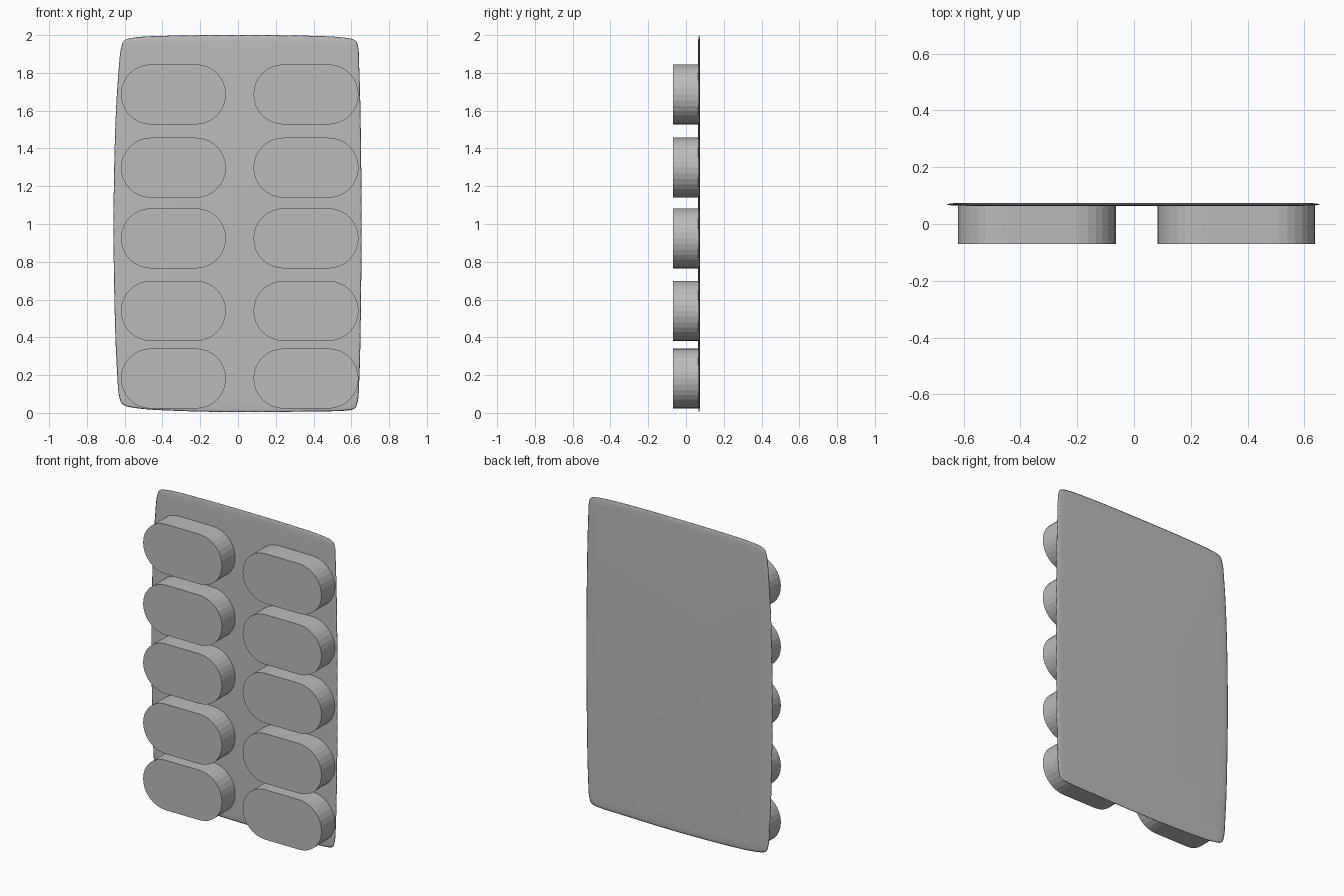
import bpy, bmesh, math
from mathutils import Vector
from mathutils.geometry import interpolate_bezier

cube = bpy.data.objects.get("Cube")
if cube:
    bpy.data.objects.remove(cube)

GREY = (0.5, 0.5, 0.5, 1)
mat = bpy.data.materials.new("matte grey")
mat.use_nodes = True
mat.diffuse_color = GREY
mat.node_tree.nodes["Principled BSDF"].inputs["Base Color"].default_value = GREY


def finish(name, bm):
    bmesh.ops.recalc_face_normals(bm, faces=bm.faces)
    mesh = bpy.data.meshes.new(name)
    bm.to_mesh(mesh)
    bm.free()
    mesh.materials.append(mat)
    ob = bpy.data.objects.new(name, mesh)
    bpy.context.collection.objects.link(ob)
    return ob


def loft(name, rings):
    """Join (outline, y) rings front to back and cap both ends."""
    bm = bmesh.new()
    loops = [[bm.verts.new((x, y, z)) for x, z in pts] for pts, y in rings]
    for a, b in zip(loops, loops[1:]):
        for i in range(len(a)):
            j = (i + 1) % len(a)
            bm.faces.new((a[i], a[j], b[j], b[i]))
    bm.faces.new(loops[0])
    bm.faces.new(loops[-1])
    return finish(name, bm)


def smooth_outline(points, steps=6):
    """Closed smooth curve through the points, tangents scaled per segment."""
    p = [Vector(q) for q in points]
    n = len(p)
    tangent = [(p[(i + 1) % n] - p[i - 1]).normalized() for i in range(n)]
    out = []
    for i in range(n):
        a, b = p[i], p[(i + 1) % n]
        reach = (b - a).length / 3
        out += interpolate_bezier(a, a + tangent[i] * reach,
                                  b - tangent[(i + 1) % n] * reach, b, steps + 1)[:-1]
    return [(v.x, v.y) for v in out]


def capsule(cx, cz, width, height, segments=16):
    r = height / 2
    pts = []
    for side, start in ((1, -math.pi / 2), (-1, math.pi / 2)):
        for i in range(segments + 1):
            a = start + math.pi * i / segments
            pts.append((cx + side * (width / 2 - r) + r * math.cos(a), cz + r * math.sin(a)))
    return pts


# Backing sheet: slightly bulging rounded rectangle with a thin tapered rim
sheet = smooth_outline([
    (0, 0.004), (0.4, 0.008), (0.59, 0.014), (0.627, 0.035), (0.641, 0.15), (0.65, 0.5),
    (0.654, 1), (0.65, 1.5), (0.641, 1.85), (0.63, 1.96), (0.59, 1.983), (0.4, 1.996),
    (0, 2), (-0.4, 1.996), (-0.57, 1.984), (-0.61, 1.96), (-0.63, 1.84), (-0.65, 1.5),
    (-0.659, 1), (-0.652, 0.5), (-0.639, 0.2), (-0.622, 0.06), (-0.58, 0.032), (-0.4, 0.014)])


def inset(amount):
    sx, sz = 1 - amount / 0.65, 1 - amount
    return [(x * sx, 1 + (z - 1) * sz) for x, z in sheet]


backing = loft("backing_sheet", [
    (inset(0.05), 0.064), (inset(0.02), 0.065), (inset(0.005), 0.067), (sheet, 0.069),
    (inset(0.005), 0.071), (inset(0.02), 0.073), (inset(0.05), 0.074)])
for poly in backing.data.polygons:
    poly.use_smooth = True

# Two columns of raised capsule pockets
for column, cx in (("right", -0.342), ("left", 0.36)):
    for row, cz in enumerate((1.686, 1.298, 0.924, 0.54, 0.182), 1):
        outline = capsule(cx, cz, 0.556, 0.318)
        loft(f"pocket_{column}_{row}", [(outline, -0.07), (outline, 0.067)])
